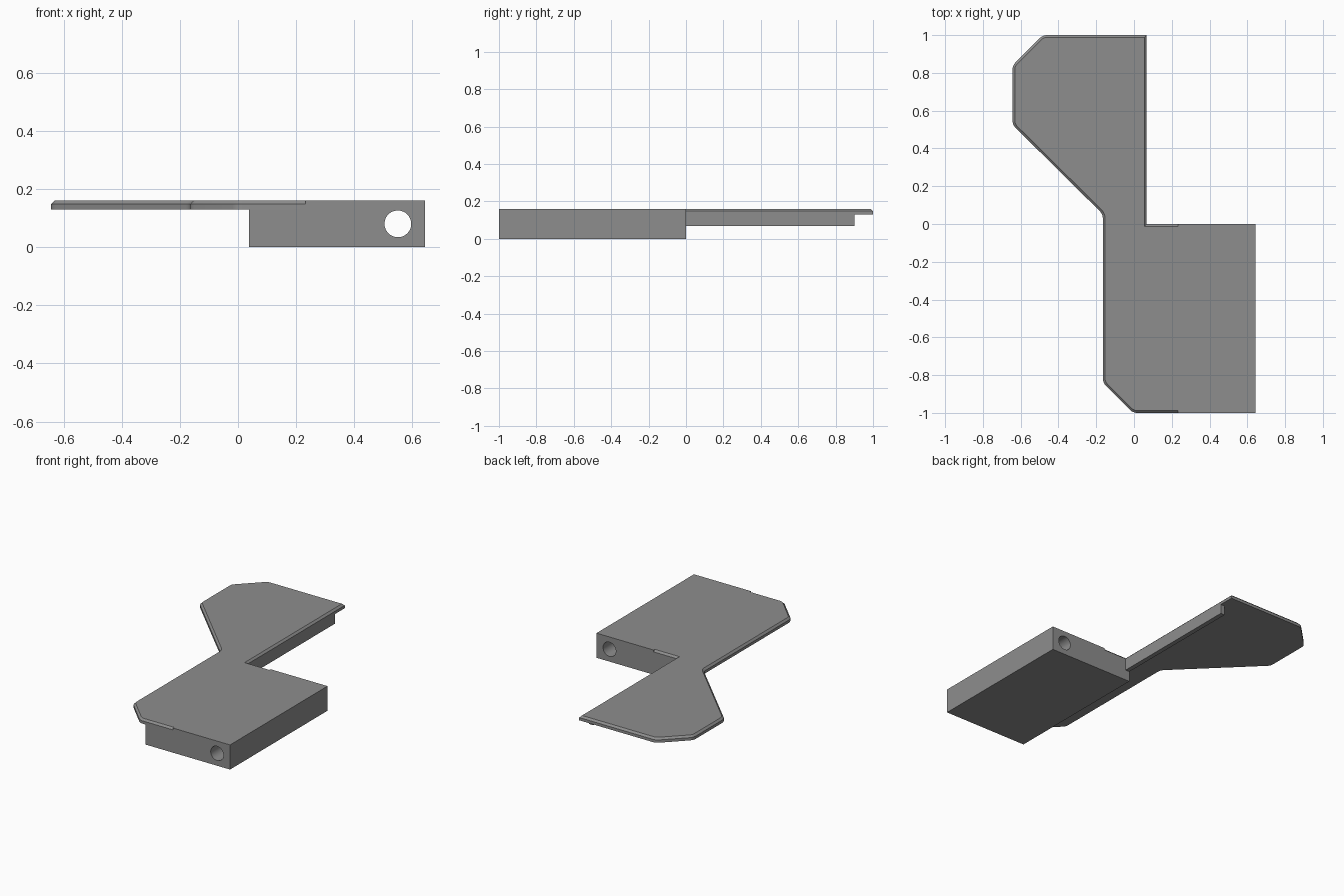
import bpy, bmesh, math
from mathutils import Matrix, Vector

if "Cube" in bpy.data.objects:
    bpy.data.objects.remove(bpy.data.objects["Cube"])

TOP, PLATE_Z, RIM = 0.16, 0.13, 0.012

grey = bpy.data.materials.new("mid grey")
grey.diffuse_color = (0.27, 0.27, 0.27, 1)
grey.use_nodes = True
grey.node_tree.nodes["Principled BSDF"].inputs["Base Color"].default_value = grey.diffuse_color


def finish(name, bm):
    bmesh.ops.recalc_face_normals(bm, faces=bm.faces)
    mesh = bpy.data.meshes.new(name)
    bm.to_mesh(mesh)
    bm.free()
    mesh.materials.append(grey)
    obj = bpy.data.objects.new(name, mesh)
    bpy.context.collection.objects.link(obj)
    return obj


def prism(points, offset):
    """Extrude a closed outline of 3D points along offset."""
    bm = bmesh.new()
    face = bm.faces.new([bm.verts.new(p) for p in points])
    out = bmesh.ops.extrude_face_region(bm, geom=[face], use_keep_orig=True)
    verts = [g for g in out["geom"] if isinstance(g, bmesh.types.BMVert)]
    bmesh.ops.translate(bm, verts=verts, vec=offset)
    bmesh.ops.recalc_face_normals(bm, faces=bm.faces)
    return bm


def smooth(obj):
    bpy.ops.object.select_all(action='DESELECT')
    obj.select_set(True)
    bpy.context.view_layer.objects.active = obj
    bpy.ops.object.shade_smooth_by_angle(angle=math.radians(30))


# Top plate with rounded outer corners and a chamfered upper rim
outline = [(-0.643, 0.84), (-0.483, 1), (0.067, 1), (0.067, 0), (0.233, 0),
           (0.233, -1), (-0.005, -1), (-0.165, -0.84), (-0.165, 0.052), (-0.643, 0.525)]
bm = prism([(x, y, PLATE_Z) for x, y in outline], (0, 0, TOP - PLATE_Z))
corners = [e for e in bm.edges
           if abs(e.verts[0].co.z - e.verts[1].co.z) > 0.01 and e.verts[0].co.x < 0.02]
bmesh.ops.bevel(bm, geom=corners, offset=0.02, segments=4, profile=0.5, affect='EDGES')
rim = [e for e in bm.edges
       if all(v.co.z > TOP - 0.001 for v in e.verts)
       and not all(v.co.x > 0.23 for v in e.verts)]
bmesh.ops.bevel(bm, geom=rim, offset=RIM, segments=1, affect='EDGES')
plate = finish("top_plate", bm)
smooth(plate)

# Mounting block, stepped to sit under the plate
step = [(0.037, 0), (0.643, 0), (0.643, TOP), (0.233, TOP), (0.233, PLATE_Z), (0.037, PLATE_Z)]
block = finish("mounting_block", prism([(x, -1, z) for x, z in step], (0, 1, 0)))

# Round hole running the length of the block
bm = bmesh.new()
bmesh.ops.create_cone(bm, cap_ends=True, segments=48, radius1=0.046, radius2=0.046, depth=2.4,
                      matrix=Matrix.Translation((0.55, -0.5, 0.08)) @ Matrix.Rotation(math.pi / 2, 4, 'X'))
cutter = finish("hole_cutter", bm)
cut = block.modifiers.new("hole", 'BOOLEAN')
cut.operation, cut.solver, cut.object = 'DIFFERENCE', 'EXACT', cutter
bpy.context.view_layer.objects.active = block
bpy.ops.object.modifier_apply(modifier=cut.name)
bpy.data.objects.remove(cutter)
smooth(block)

# Stiffening rib under the straight edge of the plate
rib = [(0.037, 0, 0.068), (0.067, 0, 0.068), (0.067, 0, PLATE_Z), (0.037, 0, PLATE_Z)]
finish("edge_rib", prism(rib, (0, 0.9, 0)))
